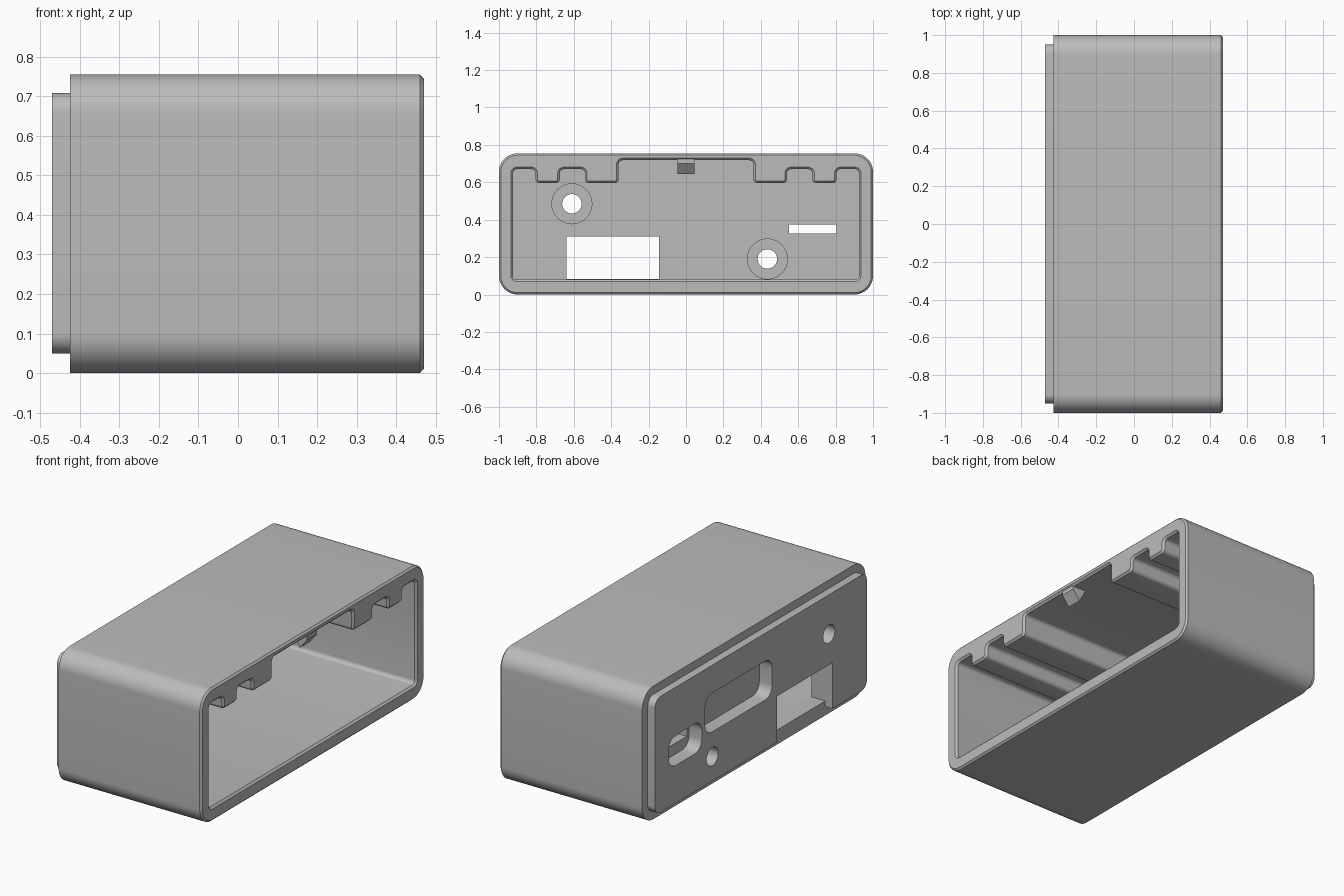
import bpy, bmesh, math
from mathutils import Vector

if "Cube" in bpy.data.objects:
    bpy.data.objects.remove(bpy.data.objects["Cube"])

grey = bpy.data.materials.new("matte_grey")
grey.use_nodes = True
grey.diffuse_color = (0.5, 0.5, 0.5, 1)
grey.node_tree.nodes["Principled BSDF"].inputs["Base Color"].default_value = (0.5, 0.5, 0.5, 1)


def rounded(points, radius, steps=6):
    """Round every corner of a 2D outline."""
    pts = [Vector(p) for p in points]
    out = []
    for i, p in enumerate(pts):
        a = (pts[i - 1] - p).normalized()
        b = (pts[(i + 1) % len(pts)] - p).normalized()
        centre = p + (a + b) * radius
        for k in range(steps + 1):
            t = k / steps * math.pi / 2
            out.append(centre - b * radius * math.cos(t) - a * radius * math.sin(t))
    return out


def rect(y0, y1, z0, z1):
    return [(y0, z0), (y1, z0), (y1, z1), (y0, z1)]


def offset(loop, d):
    """Grow a counter-clockwise outline by d."""
    out = []
    for i, p in enumerate(loop):
        a = (p - loop[i - 1]).normalized()
        b = (loop[(i + 1) % len(loop)] - p).normalized()
        na, nb = Vector((a.y, -a.x)), Vector((b.y, -b.x))
        out.append(p + (na + nb) * d / (1 + na.dot(nb)))
    return out


def loft(name, sections, place=lambda s, u, v: (s, u, v)):
    """Skin a solid through (position, outline) sections."""
    bm = bmesh.new()
    rings = [[bm.verts.new(place(s, *p)) for p in loop] for s, loop in sections]
    n = len(rings[0])
    for a, b in zip(rings, rings[1:]):
        for i in range(n):
            j = (i + 1) % n
            bm.faces.new((a[i], a[j], b[j], b[i]))
    bm.faces.new(rings[0][::-1])
    bm.faces.new(rings[-1])
    bmesh.ops.recalc_face_normals(bm, faces=bm.faces)
    mesh = bpy.data.meshes.new(name)
    bm.to_mesh(mesh)
    bm.free()
    mesh.materials.append(grey)
    obj = bpy.data.objects.new(name, mesh)
    bpy.context.collection.objects.link(obj)
    return obj


def select(obj):
    bpy.ops.object.select_all(action='DESELECT')
    obj.select_set(True)
    bpy.context.view_layer.objects.active = obj


def cut(target, name, sections):
    cutter = loft(name, sections)
    cutter.hide_render = True
    mod = target.modifiers.new(name, 'BOOLEAN')
    mod.operation, mod.solver, mod.object = 'DIFFERENCE', 'EXACT', cutter
    select(target)
    bpy.ops.object.modifier_apply(modifier=name)
    bpy.data.objects.remove(cutter)


def circle(y, z, r, n=32):
    return [(y + r * math.cos(2 * math.pi * i / n), z + r * math.sin(2 * math.pi * i / n))
            for i in range(n)]


# Outer case with stepped end lip and chamfered open rim
BACK, STEP, RIM, WALL = -0.47, -0.425, 0.47, -0.34
outer = rounded(rect(-1, 1, 0, 0.755), 0.1, 12)
lip = rounded(rect(-0.95, 0.95, 0.05, 0.708), 0.05, 12)
case = loft("case", [(BACK, lip), (STEP, lip), (STEP, outer),
                     (RIM - 0.01, outer), (RIM, offset(outer, -0.01))])

# Cavity with ceiling rails, mirrored about the middle
low, mid, high = 0.595, 0.67, 0.718
half = [(0.925, 0.08), (0.925, mid), (0.805, mid), (0.805, low), (0.675, low),
        (0.675, mid), (0.54, mid), (0.54, low), (0.36, low), (0.36, high)]
cavity = rounded(half + [(-y, z) for y, z in reversed(half)], 0.022)
cut(case, "cavity", [(WALL, cavity), (RIM - 0.011, cavity), (RIM + 0.009, offset(cavity, 0.02))])

# Rectangular window, open through the bottom of the lip
cut(case, "window", [(-0.6, rect(-0.64, -0.145, 0.082, 0.31)), (-0.33, rect(-0.64, -0.145, 0.082, 0.31))])
cut(case, "window_lip", [(-0.6, rect(-0.64, -0.145, 0.03, 0.31)), (STEP, rect(-0.64, -0.145, 0.03, 0.31))])

# Blind pocket, and pocket with a narrow slot through it
pocket = rounded(rect(-0.1, 0.5, 0.33, 0.55), 0.06)
cut(case, "blind_pocket", [(-0.6, pocket), (BACK + 0.08, pocket)])
pocket = rounded(rect(0.53, 0.825, 0.265, 0.435), 0.06)
cut(case, "slot_pocket", [(-0.6, pocket), (BACK + 0.08, pocket)])
slot = rect(0.55, 0.805, 0.327, 0.375)
cut(case, "slot", [(-0.6, slot), (-0.3, slot)])

# Screw holes with counterbores on the inside
for i, (y, z) in enumerate([(-0.61, 0.485), (0.435, 0.19)]):
    cut(case, f"screw_hole_{i}", [(-0.6, circle(y, z, 0.052)), (-0.3, circle(y, z, 0.052))])
    cut(case, f"counterbore_{i}", [(WALL - 0.05, circle(y, z, 0.107)), (WALL + 0.002, circle(y, z, 0.107))])

# Snap wedge under the ceiling at the rim
wedge_side = [(0.465, 0.70), (0.42, 0.643), (0.37, 0.73), (0.465, 0.735)]
wedge = loft("snap_wedge", [(-0.045, wedge_side), (0.045, wedge_side)],
             lambda s, u, v: (u, s, v))

select(case)
bpy.ops.object.shade_smooth_by_angle(angle=math.radians(30))
